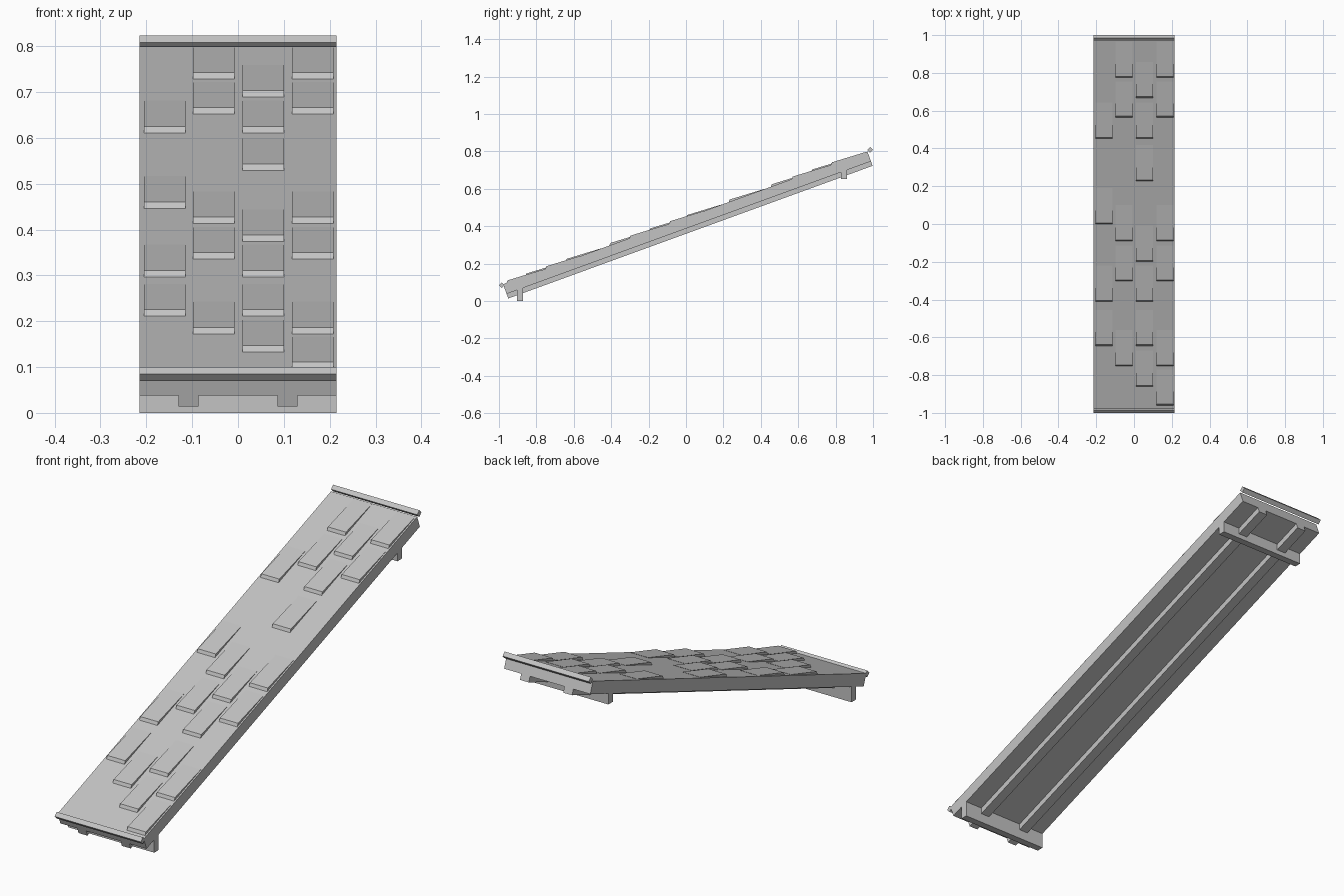
import bpy
import bmesh
import math

cube = bpy.data.objects.get("Cube")
if cube:
    bpy.data.objects.remove(cube, do_unlink=True)

grey = bpy.data.materials.new("plain_grey")
grey.use_nodes = True
colour = (0.55, 0.55, 0.55, 1)
grey.diffuse_color = colour
grey.node_tree.nodes["Principled BSDF"].inputs["Base Color"].default_value = colour

PITCH = math.radians(20)
WIDTH = 0.43


def roof_z(y):
    """Height of the sloping top surface."""
    return 0.446 + y * math.tan(PITCH)


def below(y, depth):
    """Point square to the slope, under the top surface."""
    return (y + depth * math.sin(PITCH), roof_z(y) - depth * math.cos(PITCH))


def extrude(name, profile, x0, x1):
    """Extrude a side profile of (y, z) points from x0 to x1."""
    bm = bmesh.new()
    face = bm.faces.new([bm.verts.new((x0, y, z)) for y, z in profile])
    new = bmesh.ops.extrude_face_region(bm, geom=[face])["geom"]
    verts = [v for v in new if isinstance(v, bmesh.types.BMVert)]
    bmesh.ops.translate(bm, verts=verts, vec=(x1 - x0, 0, 0))
    bmesh.ops.recalc_face_normals(bm, faces=bm.faces)
    mesh = bpy.data.meshes.new(name)
    bm.to_mesh(mesh)
    bm.free()
    mesh.materials.append(grey)
    obj = bpy.data.objects.new(name, mesh)
    bpy.context.collection.objects.link(obj)
    return obj


# Sloping panel and the two rafters under it
LOW, HIGH, HALF = -0.978, 0.970, WIDTH / 2


def slab(top, bottom):
    return [below(LOW, top), below(HIGH, top), below(HIGH, bottom), below(LOW, bottom)]


extrude("roof_panel", slab(0, 0.055), -HALF, HALF)
for side, x in (("right", -0.108), ("left", 0.108)):
    extrude(side + "_rafter", slab(0.05, 0.081), x - 0.022, x + 0.022)

# Upright cross beams near both ends
for name, y, z in (("front", -0.888, 0.0), ("back", 0.845, 0.652)):
    a, b = y - 0.016, y + 0.016
    profile = [(a, z), (b, z), (b, roof_z(b) - 0.05), (a, roof_z(a) - 0.05)]
    extrude(name + "_cross_beam", profile, -HALF, HALF)

# Diamond-section edge trims
R = 0.015
for name, y, z in (("front", -0.985, 0.085), ("back", 0.985, 0.808)):
    profile = [(y - R, z), (y, z + R), (y + R, z), (y, z - R)]
    extrude(name + "_edge_trim", profile, -HALF, HALF)

# Wedge shingles, listed per column by the position of their front edge
columns = {
    -0.160: (0.453, 0.0, -0.41, -0.645),
    -0.053: (0.775, 0.565, -0.09, -0.303, -0.752),
    0.055: (0.668, 0.453, 0.228, -0.198, -0.41, -0.645, -0.86),
    0.163: (0.775, 0.565, -0.09, -0.303, -0.752, -0.96),
}
for x, rows in columns.items():
    for y in rows:
        end = y + 0.19
        profile = [
            (y, roof_z(y)),
            (y + 0.006, roof_z(y) + 0.014),
            (end, roof_z(end) + 0.001),
            (end, roof_z(end) - 0.01),
            (y + 0.004, roof_z(y) - 0.01),
        ]
        extrude("shingle", profile, x - 0.045, x + 0.045)
